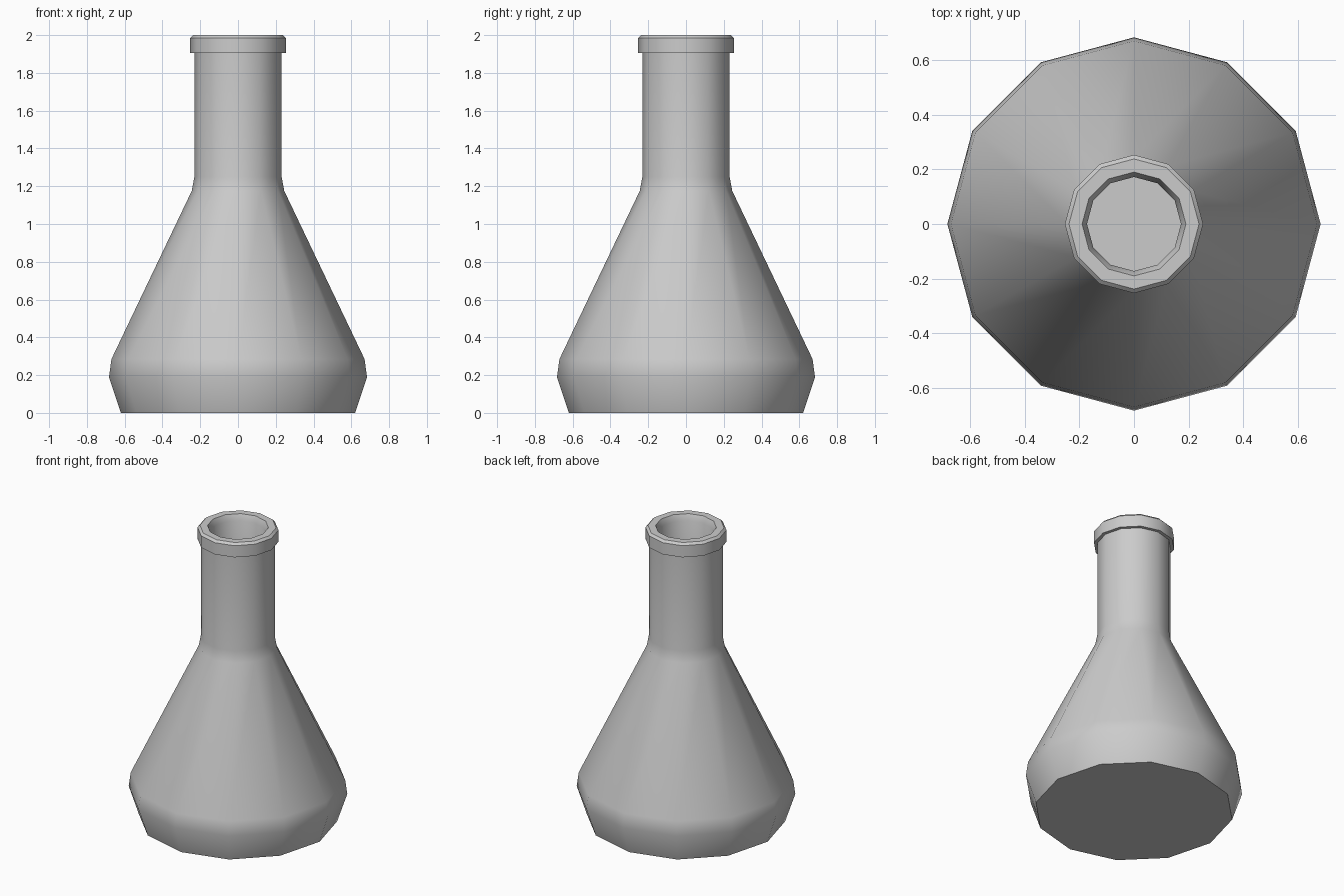
import bpy, bmesh
from math import cos, sin, tau, radians

if "Cube" in bpy.data.objects:
    bpy.data.objects.remove(bpy.data.objects["Cube"])

SIDES = 12

# Outer wall, lip, then inner wall down to the inside floor (radius, height)
profile = [
    (0.62, 0.0), (0.683, 0.19), (0.67, 0.285), (0.245, 1.175), (0.231, 1.25),
    (0.231, 1.905), (0.253, 1.905), (0.253, 1.985), (0.238, 2.0), (0.19, 2.0),
    (0.172, 1.96), (0.172, 1.25), (0.187, 1.16), (0.61, 0.27), (0.62, 0.19),
    (0.575, 0.05),
]


def lathe(name, points, sides):
    bm = bmesh.new()
    rings = [[bm.verts.new((r * cos(tau * i / sides), r * sin(tau * i / sides), z))
              for i in range(sides)] for r, z in points]
    for a, b in zip(rings, rings[1:]):
        for i in range(sides):
            j = (i + 1) % sides
            bm.faces.new((a[i], a[j], b[j], b[i]))
    # Underside and inside floor
    bm.faces.new(rings[0][::-1])
    bm.faces.new(rings[-1])
    bmesh.ops.recalc_face_normals(bm, faces=bm.faces)
    mesh = bpy.data.meshes.new(name)
    bm.to_mesh(mesh)
    bm.free()
    obj = bpy.data.objects.new(name, mesh)
    bpy.context.collection.objects.link(obj)
    return obj


# Conical flask
flask = lathe("flask", profile, SIDES)
bpy.context.view_layer.objects.active = flask
flask.select_set(True)
bpy.ops.object.shade_smooth_by_angle(angle=radians(35))
